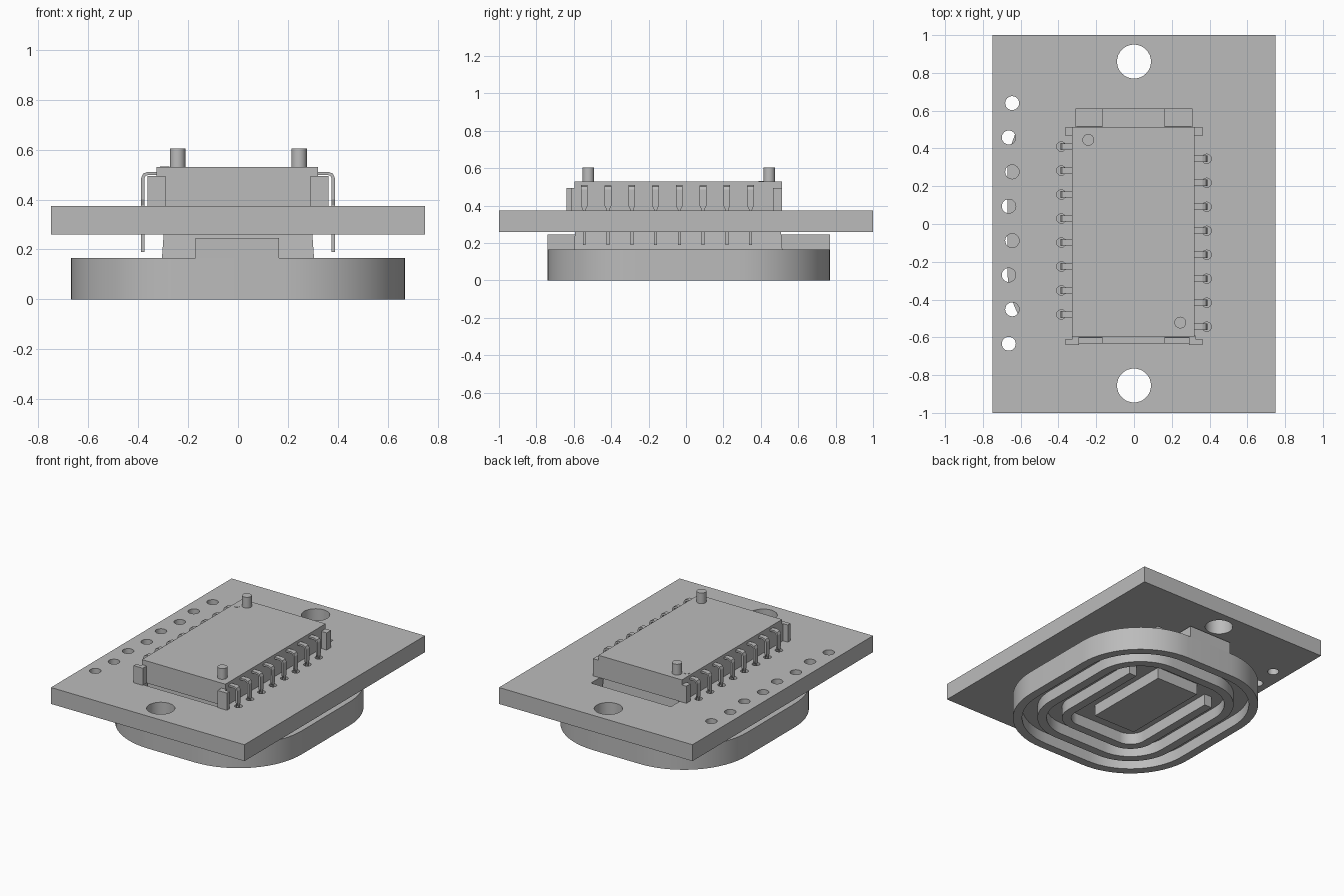
import bpy, bmesh, math
from mathutils import Vector

if "Cube" in bpy.data.objects:
    bpy.data.objects.remove(bpy.data.objects["Cube"], do_unlink=True)

grey = bpy.data.materials.new("plain_grey")
grey.use_nodes = True
colour = (0.5, 0.5, 0.5, 1)
grey.diffuse_color = colour
grey.node_tree.nodes["Principled BSDF"].inputs["Base Color"].default_value = colour


def add_object(name, mesh, smooth=False):
    obj = bpy.data.objects.new(name, mesh)
    bpy.context.collection.objects.link(obj)
    if not mesh.materials:
        mesh.materials.append(grey)
    if smooth:
        bpy.ops.object.select_all(action='DESELECT')
        obj.select_set(True)
        bpy.context.view_layer.objects.active = obj
        bpy.ops.object.shade_smooth_by_angle(angle=math.radians(35))
    return obj


def circle(x, y, r, n=32):
    return [(x + r * math.cos(math.tau * i / n), y + r * math.sin(math.tau * i / n))
            for i in range(n)]


def rect(x0, x1, y0, y1):
    return [(x0, y0), (x1, y0), (x1, y1), (x0, y1)]


def rounded(hx, hy, r, cy=0.0, n=16):
    pts = []
    for k, (sx, sy) in enumerate([(1, 1), (-1, 1), (-1, -1), (1, -1)]):
        for i in range(n + 1):
            a = math.pi / 2 * (k + i / n)
            pts.append((sx * (hx - r) + r * math.cos(a),
                        cy + sy * (hy - r) + r * math.sin(a)))
    return pts


def plate(name, loops, z0, z1):
    """Flat slab from closed outlines; inner outlines become holes."""
    curve = bpy.data.curves.new(name, 'CURVE')
    curve.dimensions = '2D'
    curve.fill_mode = 'BOTH'
    curve.extrude = (z1 - z0) / 2
    for loop in loops:
        sp = curve.splines.new('POLY')
        sp.points.add(len(loop) - 1)
        for p, (x, y) in zip(sp.points, loop):
            p.co = (x, y, 0, 1)
        sp.use_cyclic_u = True
    temp = bpy.data.objects.new(name + "_outline", curve)
    bpy.context.collection.objects.link(temp)
    dg = bpy.context.evaluated_depsgraph_get()
    mesh = bpy.data.meshes.new_from_object(temp.evaluated_get(dg))
    bpy.data.objects.remove(temp, do_unlink=True)
    bm = bmesh.new()
    bm.from_mesh(mesh)
    bmesh.ops.translate(bm, verts=bm.verts, vec=(0, 0, (z0 + z1) / 2))
    bmesh.ops.remove_doubles(bm, verts=bm.verts, dist=1e-5)
    bmesh.ops.recalc_face_normals(bm, faces=bm.faces)
    bm.to_mesh(mesh)
    bm.free()
    mesh.materials.clear()
    return add_object(name, mesh, True)


def block(name, x0, x1, y0, y1, z0, z1, taper=0.0):
    bm = bmesh.new()
    bmesh.ops.create_cube(bm, size=1)
    for v in bm.verts:
        t = taper if v.co.z > 0 else 0
        v.co = Vector((x0 + t if v.co.x < 0 else x1 - t,
                       y0 + t if v.co.y < 0 else y1 - t,
                       z0 if v.co.z < 0 else z1))
    mesh = bpy.data.meshes.new(name)
    bm.to_mesh(mesh)
    bm.free()
    return add_object(name, mesh)


# Lead rows: alternating sides of the package
PITCH = 0.127
left_rows = [0.41 - PITCH * i for i in range(8)]
right_rows = [0.345 - PITCH * i for i in range(8)]

# Circuit board with slot, mounting holes, lead holes and edge row of holes
holes = [rect(-0.31, 0.31, -0.63, 0.61), circle(0, 0.86, 0.09), circle(0, -0.855, 0.09)]
holes += [circle(-0.645 - 0.018 * (i % 2), 0.64 - 0.182 * i, 0.037, 24) for i in range(8)]
holes += [circle(-0.385, y, 0.025, 16) for y in left_rows]
holes += [circle(0.385, y, 0.025, 16) for y in right_rows]
plate("circuit_board", [rect(-0.75, 0.75, -1, 1)] + holes, 0.26, 0.375)

# Lens base: solid upper plate with rims hanging below it
HX, HY, R, CY, RECESS = 0.67, 0.755, 0.49, 0.015, 0.08


def inset(d):
    return rounded(HX - d, HY - d, R - d, CY)


plate("lens_base", [inset(0)], RECESS, 0.165)
plate("outer_rim", [inset(0), inset(0.06)], 0, RECESS)
plate("middle_rim", [inset(0.16), inset(0.22)], 0, RECESS)

# U-shaped inner ridge, open towards the back
END = 0.37


def u_side(d):
    lower = [p for p in inset(d) if p[1] < 0]
    return [(-(HX - d), END)] + lower + [(HX - d, END)]


plate("inner_ridge", [u_side(0.32) + u_side(0.38)[::-1]], 0, RECESS)
block("lens_window", -0.165, 0.165, -0.2, 0.44, 0, RECESS)

# Lens parts on top of the base
block("lens_pedestal", -0.305, 0.305, -0.6, 0.515, 0.165, 0.375, 0.015)
block("front_tab", -0.17, 0.165, -0.74, -0.59, 0.165, 0.245)
block("back_tab", -0.17, 0.165, 0.505, 0.77, 0.165, 0.245)

# Sensor package, pegs and index mark
block("package_body", -0.327, 0.32, -0.597, 0.513, 0.375, 0.53)
plate("back_peg", [circle(-0.242, 0.445, 0.031)], 0.53, 0.605)
plate("front_peg", [circle(0.245, -0.522, 0.031)], 0.53, 0.605)
plate("index_mark", [circle(-0.293, 0.407, 0.019)], 0.528, 0.532)

# Corner clips
for side, label in ((-1, "right"), (1, "left")):
    a, b, c = sorted((side * 0.29, side * 0.362)), sorted((side * 0.31, side * 0.362)), 0.495
    block(label + "_front_clip", a[0], a[1], -0.64, -0.61, 0.375, c)
    n = sorted((side * 0.29, side * 0.325))
    block(label + "_front_clip_neck", n[0], n[1], -0.612, -0.59, 0.375, c)
    block(label + "_back_clip", b[0], b[1], 0.465, 0.513, 0.375, c)


# Bent leads: a strip with a wide shoulder and a narrow tail
def lead_mesh(side):
    path = [(0.30, 0.505, 0.017), (0.362, 0.505, 0.017), (0.376, 0.499, 0.018),
            (0.382, 0.485, 0.018), (0.382, 0.40, 0.018), (0.382, 0.378, 0.008),
            (0.382, 0.19, 0.008)]
    bm = bmesh.new()
    rows = [[bm.verts.new((side * x, s * w, z)) for s in (-1, 1)] for x, z, w in path]
    for p, q in zip(rows, rows[1:]):
        bm.faces.new((p[0], p[1], q[1], q[0]))
    mesh = bpy.data.meshes.new("lead")
    bm.to_mesh(mesh)
    bm.free()
    return mesh


for side, label, ys in ((-1, "right", left_rows), (1, "left", right_rows)):
    mesh = lead_mesh(side)
    for i, y in enumerate(ys):
        lead = add_object(f"{label}_lead_{i + 1}", mesh)
        lead.location.y = y
        solid = lead.modifiers.new("thickness", 'SOLIDIFY')
        solid.thickness = 0.013
        solid.offset = 0
